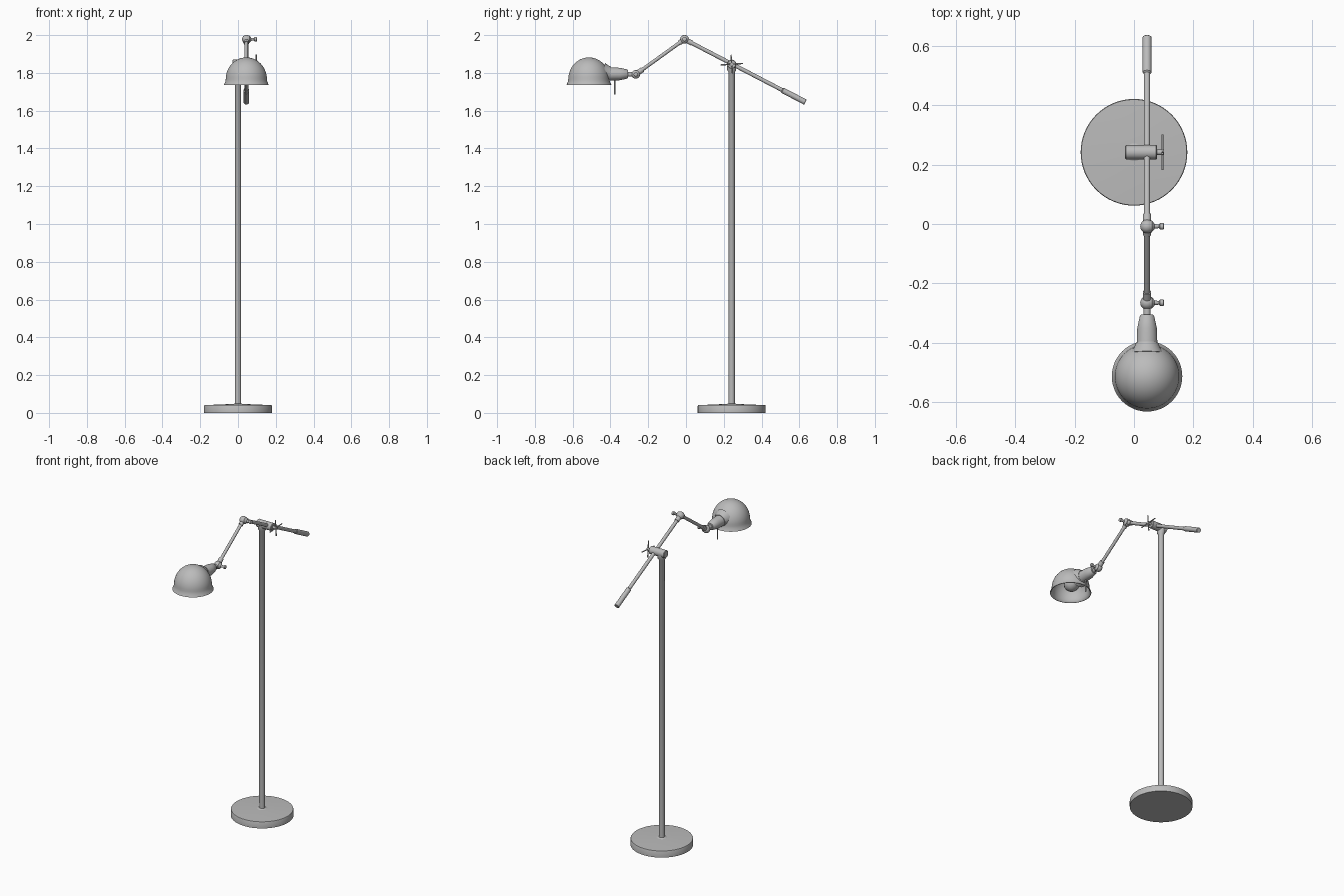
import bpy
import bmesh
import math
from mathutils import Vector

old = bpy.data.objects.get("Cube")
if old:
    bpy.data.objects.remove(old, do_unlink=True)

metal = bpy.data.materials.new("brushed grey metal")
metal.use_nodes = True
GREY = (0.5, 0.5, 0.5, 1)
metal.diffuse_color = GREY
metal.node_tree.nodes["Principled BSDF"].inputs["Base Color"].default_value = GREY


def lathe(name, start, axis, profile, sides=32):
    """Spin (distance, radius) pairs around an axis leaving the start point."""
    turn = Vector((0, 0, 1)).rotation_difference(Vector(axis).normalized())
    bm = bmesh.new()
    rings = []
    for d, r in profile:
        count = 1 if r == 0 else sides
        rings.append([bm.verts.new(Vector(start) + turn @ Vector((
            r * math.cos(math.tau * i / sides),
            r * math.sin(math.tau * i / sides), d))) for i in range(count)])
    for a, b in zip(rings, rings[1:]):
        for i in range(sides):
            j = (i + 1) % sides
            quad = [a[i % len(a)], a[j % len(a)], b[j % len(b)], b[i % len(b)]]
            bm.faces.new(list(dict.fromkeys(quad)))
    bmesh.ops.recalc_face_normals(bm, faces=bm.faces)
    mesh = bpy.data.meshes.new(name)
    bm.to_mesh(mesh)
    bm.free()
    mesh.materials.append(metal)
    obj = bpy.data.objects.new(name, mesh)
    bpy.context.collection.objects.link(obj)
    bpy.ops.object.select_all(action='DESELECT')
    obj.select_set(True)
    bpy.context.view_layer.objects.active = obj
    bpy.ops.object.shade_smooth_by_angle(angle=math.radians(35))
    return obj


def rod(name, a, b, r, sides=20):
    axis = Vector(b) - Vector(a)
    return lathe(name, a, axis, [(0, 0), (0, r), (axis.length, r), (axis.length, 0)], sides)


def ball(name, centre, r, steps=12):
    arc = [math.pi * i / steps for i in range(1, steps)]
    profile = [(-r, 0)] + [(-r * math.cos(t), r * math.sin(t)) for t in arc] + [(r, 0)]
    return lathe(name, centre, (0, 0, 1), profile, 24)


POLE_Y = 0.242
ARM_X = 0.044
elbow = Vector((ARM_X, -0.008, 1.978))
wrist = Vector((ARM_X, -0.266, 1.792))
tail = Vector((ARM_X, 0.632, 1.645))
clamp = Vector((0, POLE_Y, 1.846))

# Weighted base and pole
lathe("base", (0, POLE_Y, 0), (0, 0, 1),
      [(0, 0), (0, 0.18), (0.037, 0.18), (0.041, 0.178), (0.046, 0.06), (0.046, 0)], 64)
lathe("pole", (0, POLE_Y, 0.04), (0, 0, 1),
      [(0, 0), (0, 0.03), (0.006, 0.03), (0.01, 0.017), (1.765, 0.017),
       (1.775, 0.024), (1.8, 0.024), (1.8, 0)], 24)

# Clamp holding the arm, with a crossed-bar handle
lathe("clamp", clamp - Vector((0.03, 0, 0)), (1, 0, 0),
      [(0, 0), (0, 0.021), (0.003, 0.024), (0.105, 0.024), (0.108, 0.021), (0.108, 0)])
rod("clamp_screw", clamp, clamp + Vector((0.102, 0, 0)), 0.009)
hub = clamp + Vector((0.096, 0, 0))
for name, reach in (("handle_long_bar", Vector((0, 0.06, 0.004))),
                    ("handle_short_bar", Vector((0, -0.004, 0.05)))):
    rod(name, hub - reach, hub + reach, 0.0035, 12)

# Arm sections and counterweight grip
rod("upper_arm", elbow, tail, 0.0105)
rod("lower_arm", elbow, wrist, 0.0095)
slope = (elbow - tail).normalized()
lathe("grip", tail, slope, [(0, 0), (0, 0.013), (0.002, 0.015),
                            (0.135, 0.015), (0.14, 0.0105), (0.14, 0)])

# Pivot joints with thumb screws and collars
for name, p, far in (("elbow", elbow, tail), ("wrist", wrist, elbow)):
    ball(name + "_joint", p, 0.023)
    lathe(name + "_thumb_screw", p, (1, 0, 0),
          [(0, 0), (0, 0.02), (0.016, 0.02), (0.026, 0.008), (0.04, 0.006),
           (0.044, 0.011), (0.055, 0.011), (0.057, 0.008), (0.057, 0)], 20)
    out = (far - p).normalized()
    rod(name + "_collar", p, p + out * 0.045, 0.014)
rod("elbow_lower_collar", elbow, elbow + (wrist - elbow).normalized() * 0.035, 0.013)
rod("wrist_stub", wrist, wrist + Vector((0, -0.06, 0)), 0.012)

# Lamp socket with its switch stem
lathe("socket", (ARM_X, -0.306, 1.794), (0, -1, 0),
      [(0, 0), (0, 0.02), (0.004, 0.024), (0.045, 0.033), (0.1, 0.035), (0.14, 0.04), (0.14, 0)])
rod("switch_stem", (ARM_X, -0.378, 1.77), (ARM_X, -0.378, 1.685), 0.004, 12)

# Thin open shade: outer wall down to the flared rim, then back up inside
R, H = 0.109, 0.116
outer = [(0.146 - H + H * math.cos(t), R * math.sin(t))
         for t in (math.pi / 2 * i / 14 for i in range(15))]
outer += [(0.018, 0.111), (0.006, 0.116), (0, 0.119)]
inner = [(max(d - 0.004, 0), max(r - 0.004, 0)) for d, r in reversed(outer)]
inner[-1] = (inner[-1][0], 0)
outer[0] = (outer[0][0], 0)
lathe("shade", (ARM_X, -0.514, 1.736), (0, 0, 1), outer + inner, 48)
# Neck blending the shade into the socket
lathe("shade_neck", (ARM_X, -0.40, 1.795), (0, -0.97, 0.1),
      [(0, 0), (0, 0.037), (0.015, 0.043), (0.035, 0.055), (0.035, 0.045), (0.01, 0)])

# Bulb reaching out of the socket
lathe("bulb", (ARM_X, -0.43, 1.79), (0, -1, 0),
      [(0, 0), (0, 0.02), (0.02, 0.022), (0.04, 0.035), (0.06, 0.043), (0.075, 0.045),
       (0.095, 0.041), (0.11, 0.029), (0.118, 0.014), (0.12, 0)], 24)
